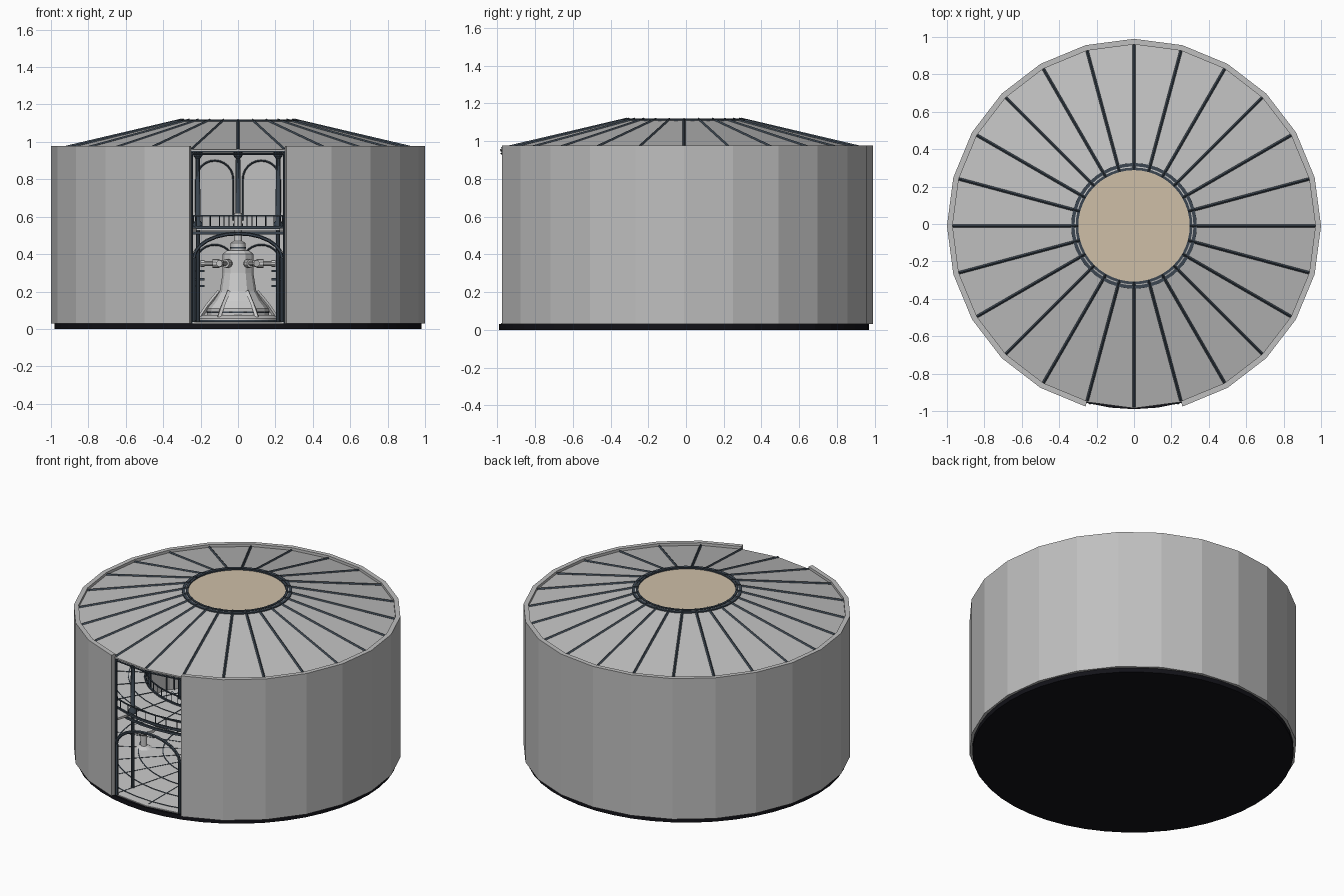
import bpy, bmesh
from math import sin, cos, pi, radians
from mathutils import Vector, Matrix

cube = bpy.data.objects.get("Cube")
if cube:
    bpy.data.objects.remove(cube, do_unlink=True)

SIDES = 24
STEP = 2 * pi / SIDES
FRONT = -pi / 2
OFFSET = Vector((0, -0.01, 0))      # the drum sits slightly forward


def material(name, rgb):
    m = bpy.data.materials.new(name)
    m.use_nodes = True
    m.diffuse_color = (*rgb, 1)
    m.node_tree.nodes["Principled BSDF"].inputs["Base Color"].default_value = (*rgb, 1)
    return m


GREY = material("panel grey", (0.52, 0.52, 0.52))
PALE = material("pale machine grey", (0.6, 0.6, 0.6))
STEEL = material("dark blue steel", (0.045, 0.062, 0.082))
BLACK = material("base black", (0.006, 0.006, 0.009))
BEIGE = material("beige skylight", (0.62, 0.52, 0.39))


def finish(name, bm, mat, smooth=False):
    bmesh.ops.recalc_face_normals(bm, faces=bm.faces)
    me = bpy.data.meshes.new(name)
    bm.to_mesh(me)
    bm.free()
    me.materials.append(mat)
    ob = bpy.data.objects.new(name, me)
    ob.location = OFFSET
    bpy.context.collection.objects.link(ob)
    if smooth:
        bpy.ops.object.select_all(action='DESELECT')
        ob.select_set(True)
        bpy.context.view_layer.objects.active = ob
        bpy.ops.object.shade_smooth_by_angle(angle=radians(35))
    return ob


def polar(r, a, z):
    return Vector((r * cos(a), r * sin(a), z))


def add_lathe(bm, profile, segs=SIDES, start=0.0, count=None, centre=(0, 0)):
    """Revolve a closed (r, z) outline; a partial sweep gets end caps."""
    full = count is None
    shift = Vector((*centre, 0))
    n = segs if full else count + 1
    rows = [[bm.verts.new(polar(r, start + i * 2 * pi / segs, z) + shift)
             for r, z in profile] for i in range(n)]
    for i in range(n if full else n - 1):
        a, b = rows[i], rows[(i + 1) % n]
        for j in range(len(profile)):
            k = (j + 1) % len(profile)
            bm.faces.new((a[j], b[j], b[k], a[k]))
    if not full:
        bm.faces.new(rows[0])
        bm.faces.new(rows[-1])
    bmesh.ops.remove_doubles(bm, verts=bm.verts, dist=1e-5)


def lathe(name, profile, mat, smooth=False, **kw):
    bm = bmesh.new()
    add_lathe(bm, profile, **kw)
    return finish(name, bm, mat, smooth)


def band(r0, r1, z0, z1):
    return [(r0, z0), (r1, z0), (r1, z1), (r0, z1)]


def add_rod(bm, a, b, r, sides=6):
    d = b - a
    m = Matrix.Translation((a + b) / 2) @ d.to_track_quat('Z', 'Y').to_matrix().to_4x4()
    bmesh.ops.create_cone(bm, cap_ends=True, segments=sides, radius1=r, radius2=r,
                          depth=d.length, matrix=m)


def add_path(bm, pts, r, sides=6):
    for a, b in zip(pts, pts[1:]):
        add_rod(bm, a, b, r, sides)


def add_box(bm, centre, size, rot=None):
    m = Matrix.Translation(centre) @ (rot or Matrix()) @ Matrix.Diagonal((*size, 1))
    bmesh.ops.create_cube(bm, size=1, matrix=m)


def arch_points(angle, dist, half, z0, spring, rise):
    """Arch outline standing in the plane facing the given angle."""
    out, side = polar(dist, angle, 0), polar(1, angle + pi / 2, 0)
    pts = [out - side * half + Vector((0, 0, z0))]
    for i in range(13):
        t = pi * i / 12
        pts.append(out - side * half * cos(t) + Vector((0, 0, spring + rise * sin(t))))
    return pts + [out + side * half + Vector((0, 0, z0))]


# Base slab, drum wall with a two-panel opening, and floor
lathe("base_slab", [(0, 0), (0.98, 0), (0.98, 0.03), (0, 0.03)], BLACK, segs=48)
lathe("outer_wall", band(0.97, 1.0, 0.03, 0.977), GREY, start=FRONT + STEP, count=SIDES - 2)
lathe("ground_floor", [(0, 0.03), (0.97, 0.03), (0.97, 0.036), (0, 0.036)], PALE)

# Floor joint lines
bm = bmesh.new()
for r in (0.3, 0.45, 0.6, 0.75, 0.9):
    add_lathe(bm, band(r, r + 0.006, 0.034, 0.039), segs=48)
for k in range(SIDES):
    add_box(bm, polar(0.62, k * STEP, 0.036), (0.64, 0.005, 0.004),
            Matrix.Rotation(k * STEP, 4, 'Z'))
finish("floor_joints", bm, STEEL)

# Roof cone with ribs, ring and skylight
lathe("roof", [(0.31, 1.115), (0.975, 0.958), (0.975, 0.95), (0.31, 1.105)], GREY)
bm = bmesh.new()
for k in range(SIDES):
    add_path(bm, [polar(0.30, k * STEP, 1.117), polar(0.968, k * STEP, 0.96)], 0.008, 4)
finish("roof_ribs", bm, STEEL)
bm = bmesh.new()
add_lathe(bm, band(0.318, 0.336, 1.085, 1.116), segs=48)
add_lathe(bm, band(0.298, 0.312, 1.085, 1.12), segs=48)
finish("skylight_ring", bm, STEEL)
lathe("skylight", [(0, 1.098), (0.302, 1.098), (0.302, 1.112), (0, 1.112)], BEIGE, segs=48)

# Opening frame: posts, lintel and large arch
bm = bmesh.new()
for s in (-1, 1):
    add_rod(bm, polar(0.965, FRONT + s * STEP, 0.03), polar(0.965, FRONT + s * STEP, 0.955), 0.009, 8)
for z in (0.935, 0.95):
    add_path(bm, [polar(0.968, FRONT + s * STEP, z) for s in (-1, 0, 1)], 0.006)
add_path(bm, arch_points(FRONT, 0.945, 0.235, 0.036, 0.38, 0.13), 0.01)
finish("opening_frame", bm, STEEL)

# Arched trims along the inner wall, both storeys
bm = bmesh.new()
for k in range(1, SIDES - 1):
    a = FRONT + (k + 0.5) * STEP
    add_path(bm, arch_points(a, 0.955, 0.1, 0.58, 0.8, 0.1), 0.005, 4)
    add_path(bm, arch_points(a, 0.955, 0.1, 0.036, 0.36, 0.09), 0.005, 4)
finish("wall_arches", bm, STEEL)

# Gallery floor with its edge bands
lathe("gallery_floor", band(0.56, 0.96, 0.525, 0.54), PALE, start=FRONT + STEP, count=SIDES - 2)
lathe("gallery_front_floor", band(0.56, 0.86, 0.525, 0.54), PALE, start=FRONT - STEP, count=2)
bm = bmesh.new()
for r in (0.555, 0.86):
    add_lathe(bm, band(r, r + 0.012, 0.535, 0.55), segs=48)
    add_lathe(bm, band(r, r + 0.012, 0.505, 0.52), segs=48)
for r in (0.66, 0.76):
    add_lathe(bm, band(r, r + 0.005, 0.538, 0.543), segs=48)
for k in range(SIDES):
    add_box(bm, polar(0.71, k * STEP, 0.54), (0.3, 0.005, 0.006),
            Matrix.Rotation(k * STEP, 4, 'Z'))
finish("gallery_edges", bm, STEEL)

# Gallery railings
bm = bmesh.new()
for r in (0.56, 0.865):
    add_lathe(bm, band(r, r + 0.006, 0.6, 0.608), segs=48)
    for k in range(72):
        a = k * STEP / 3
        add_rod(bm, polar(r + 0.003, a, 0.54), polar(r + 0.003, a, 0.602), 0.0025, 4)
finish("gallery_railings", bm, STEEL)

# Columns with bases and capitals, leaving the entrance axis clear
outline = [(0, 0.54), (0.026, 0.54), (0.026, 0.56), (0.014, 0.58), (0.012, 0.91),
           (0.024, 0.925), (0.024, 0.945), (0, 0.945)]
bm = bmesh.new()
for k in range(1, SIDES):
    p = polar(0.83, FRONT + k * STEP, 0)
    add_lathe(bm, outline, segs=10, centre=(p.x, p.y))
    add_rod(bm, polar(0.83, FRONT + k * STEP, 0.036), polar(0.83, FRONT + k * STEP, 0.53), 0.011, 8)
finish("columns", bm, STEEL, True)

# Central machine: foot ring, flared skirt, body and neck
lathe("machine_foot", [(0, 0.036), (0.225, 0.036), (0.225, 0.055), (0.19, 0.075), (0, 0.075)],
      PALE, True, segs=32)
lathe("machine_skirt", [(0, 0.07), (0.165, 0.07), (0.165, 0.11), (0.13, 0.15), (0.1, 0.2), (0, 0.2)],
      PALE, segs=12)
lathe("machine_body", [(0, 0.19), (0.1, 0.19), (0.082, 0.3), (0.082, 0.4), (0.06, 0.42), (0, 0.42)],
      PALE, segs=12)
lathe("machine_neck", [(0, 0.41), (0.04, 0.41), (0.04, 0.46), (0.022, 0.47), (0.022, 0.62), (0, 0.62)],
      PALE, True, segs=20)

# Machine arms with stepped heads, and ribs on the skirt
bm = bmesh.new()
for k in range(6):
    a = k * pi / 3
    add_rod(bm, polar(0.06, a, 0.35), polar(0.2, a, 0.35), 0.013, 10)
    add_rod(bm, polar(0.1, a, 0.35), polar(0.135, a, 0.35), 0.023, 10)
    add_rod(bm, polar(0.18, a, 0.35), polar(0.2, a, 0.35), 0.018, 10)
    add_path(bm, [polar(0.205, a, 0.06), polar(0.165, a, 0.12), polar(0.1, a, 0.2)], 0.012, 4)
finish("machine_arms", bm, PALE)
bm = bmesh.new()
for r, z in ((0.228, 0.045), (0.168, 0.09), (0.044, 0.435)):
    add_lathe(bm, band(r - 0.008, r, z - 0.004, z + 0.004), segs=32)
finish("machine_bands", bm, STEEL)

# Side shelves flanking the machine
bm = bmesh.new()
for s in (-1, 1):
    for z in (0.23, 0.265, 0.31):
        add_box(bm, Vector((s * 0.26, 0.1, z)), (0.16, 0.12, 0.012))
    add_box(bm, Vector((s * 0.3, 0.1, 0.18)), (0.03, 0.05, 0.29))
finish("side_shelves", bm, STEEL)

# Small pedestal tables around the hall
bm = bmesh.new()
for k in range(6):
    p = polar(0.57, pi / 6 + k * pi / 3, 0)
    if abs(p.x) > 0.1:
        add_lathe(bm, [(0, 0.036), (0.05, 0.036), (0.02, 0.05), (0.02, 0.12), (0.07, 0.15),
                       (0.07, 0.17), (0, 0.17)], segs=12, centre=(p.x, p.y))
finish("pedestal_tables", bm, PALE)
